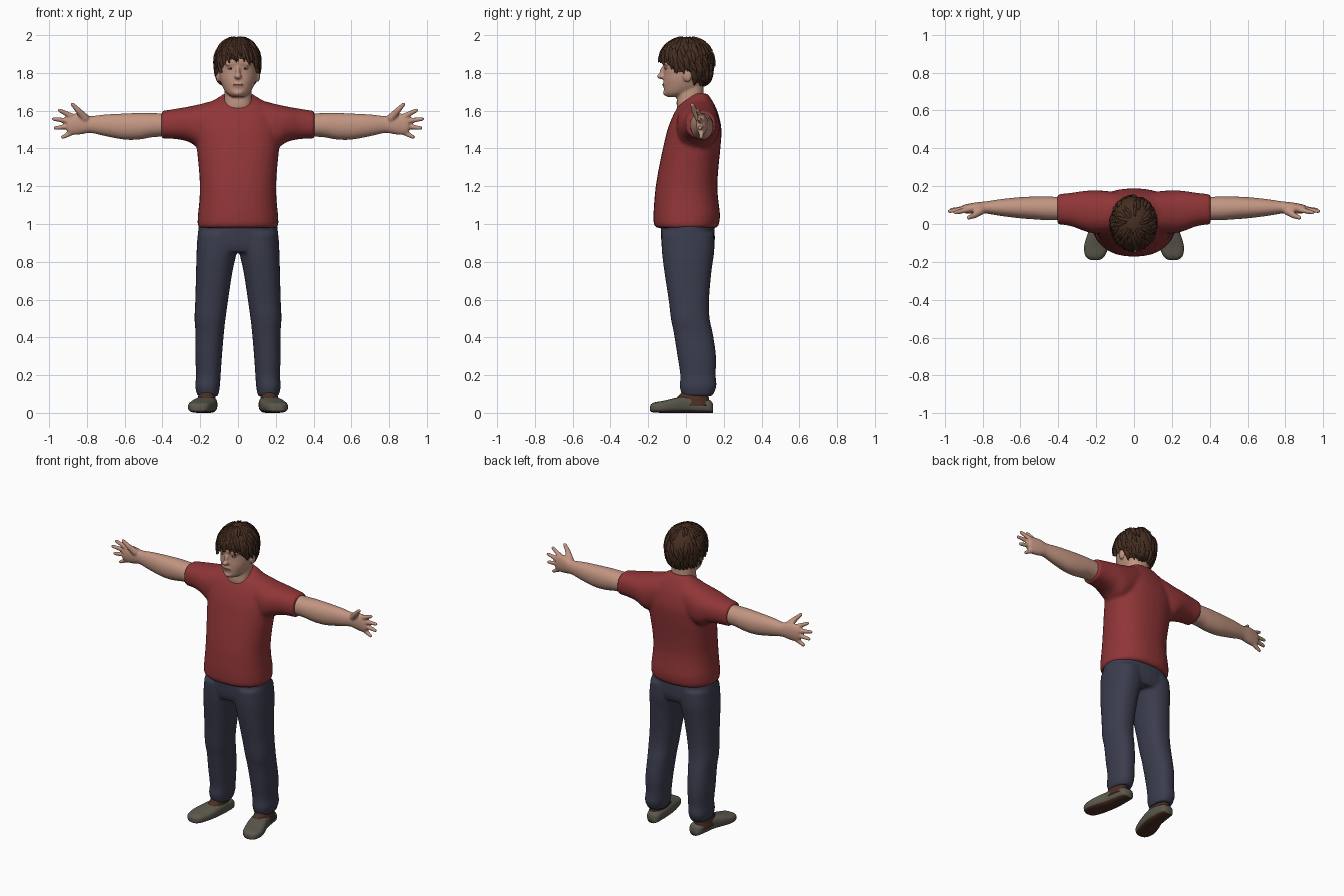
import bpy, bmesh, math, random
from mathutils import Vector, Matrix

random.seed(4)
if "Cube" in bpy.data.objects:
    bpy.data.objects.remove(bpy.data.objects["Cube"])


def material(name, r, g, b):
    m = bpy.data.materials.new(name)
    m.use_nodes = True
    m.diffuse_color = (r, g, b, 1)
    node = m.node_tree.nodes["Principled BSDF"]
    node.inputs["Base Color"].default_value = (r, g, b, 1)
    node.inputs["Roughness"].default_value = 0.8
    return m


SKIN = material("skin", 0.54, 0.30, 0.22)
SHIRT = material("red cotton", 0.28, 0.036, 0.038)
DENIM = material("dark denim", 0.043, 0.046, 0.075)
HAIR = material("brown hair", 0.06, 0.027, 0.015)
SHOE = material("olive suede", 0.105, 0.098, 0.073)
LEATHER = material("brown leather", 0.07, 0.028, 0.016)
EYE = material("eye grey", 0.5, 0.45, 0.4)
LIP = material("lip", 0.33, 0.14, 0.11)


def catmull(a, b, c, d, t):
    return tuple(0.5 * (2 * q + (r - p) * t + (2 * p - 5 * q + 4 * r - s) * t * t
                        + (3 * q - p - 3 * r + s) * t ** 3) for p, q, r, s in zip(a, b, c, d))


def loft(bm, rings, axis="z", power=2.3, side=1, segments=32, steps=4):
    """Rings are (position, u0, u1, v0, v1), where u and v are the other two axes."""
    dense = []
    for i in range(len(rings) - 1):
        near = [rings[max(0, min(len(rings) - 1, i + k))] for k in (-1, 0, 1, 2)]
        dense += [catmull(*near, k / steps) for k in range(steps)]
    dense.append(rings[-1])
    loops = []
    for p, u0, u1, v0, v1 in dense:
        loop = []
        for k in range(segments):
            c, s = math.cos(math.tau * k / segments), math.sin(math.tau * k / segments)
            u = (u0 + u1) / 2 + (u1 - u0) / 2 * math.copysign(abs(c) ** (2 / power), c)
            v = (v0 + v1) / 2 + (v1 - v0) / 2 * math.copysign(abs(s) ** (2 / power), s)
            x, y, z = {"z": (u, v, p), "x": (p, u, v), "y": (u, p, v)}[axis]
            loop.append(bm.verts.new((side * x, y, z)))
        loops.append(loop)
    for a, b in zip(loops, loops[1:]):
        for k in range(segments):
            j = (k + 1) % segments
            bm.faces.new((a[k], a[j], b[j], b[k]))
    bm.faces.new(loops[0])
    bm.faces.new(loops[-1])


def ball(bm, centre, radii, side=1):
    x, y, z = centre
    place = Matrix.Translation((side * x, y, z)) @ Matrix.Diagonal((*radii, 1))
    bmesh.ops.create_uvsphere(bm, u_segments=16, v_segments=10, radius=1, matrix=place)


def digit(bm, start, end, r0, r1, side):
    """A tapering finger made of overlapping balls."""
    a, b = Vector(start), Vector(end)
    for k in range(14):
        t = k / 13
        ball(bm, a.lerp(b, t), [r0 + (r1 - r0) * t] * 3, side)


def finish(bm, name, mats, voxel=None, smooth=4):
    bmesh.ops.recalc_face_normals(bm, faces=bm.faces)
    mesh = bpy.data.meshes.new(name)
    bm.to_mesh(mesh)
    bm.free()
    for m in mats:
        mesh.materials.append(m)
    mesh.shade_smooth()
    obj = bpy.data.objects.new(name, mesh)
    bpy.context.scene.collection.objects.link(obj)
    if voxel:
        blend = obj.modifiers.new("blend", "REMESH")
        blend.mode, blend.voxel_size, blend.use_smooth_shade = "VOXEL", voxel, True
        soften = obj.modifiers.new("soften", "SMOOTH")
        soften.factor, soften.iterations = 0.5, smooth
    return obj


# Shirt: torso and sleeves blended together
bm = bmesh.new()
torso = [(0.98, 0.208, -0.158, 0.162), (1.0, 0.214, -0.17, 0.175), (1.05, 0.212, -0.172, 0.18),
         (1.12, 0.205, -0.168, 0.172), (1.2, 0.202, -0.16, 0.166), (1.3, 0.208, -0.143, 0.172),
         (1.4, 0.218, -0.122, 0.182), (1.5, 0.222, -0.098, 0.188), (1.58, 0.205, -0.066, 0.172),
         (1.63, 0.17, -0.036, 0.152), (1.66, 0.12, -0.004, 0.135), (1.69, 0.075, 0.03, 0.115)]
loft(bm, [(z, -w, w, f, b) for z, w, f, b in torso])
for side in (1, -1):
    loft(bm, [(0.05, -0.03, 0.16, 1.45, 1.665), (0.12, -0.045, 0.172, 1.42, 1.655),
              (0.2, -0.05, 0.178, 1.4, 1.635), (0.26, -0.038, 0.175, 1.435, 1.622),
              (0.33, -0.012, 0.165, 1.45, 1.61), (0.405, 0.0, 0.157, 1.452, 1.598)],
         "x", side=side)
finish(bm, "shirt", [SHIRT], 0.01, 5)

# Trousers: hips and two legs blended together
bm = bmesh.new()
loft(bm, [(0.85, -0.205, 0.205, -0.115, 0.135), (0.9, -0.217, 0.217, -0.13, 0.152),
          (1.01, -0.205, 0.205, -0.135, 0.15)])
for side in (1, -1):
    loft(bm, [(0.09, 0.105, 0.215, -0.02, 0.14), (0.14, 0.096, 0.226, -0.033, 0.161),
              (0.2, 0.092, 0.222, -0.03, 0.157), (0.3, 0.085, 0.226, -0.045, 0.159),
              (0.42, 0.075, 0.225, -0.064, 0.142), (0.5, 0.066, 0.23, -0.08, 0.125),
              (0.6, 0.052, 0.226, -0.092, 0.122), (0.75, 0.029, 0.222, -0.115, 0.135),
              (0.86, 0.005, 0.219, -0.128, 0.15), (0.95, 0.0, 0.21, -0.13, 0.148)], side=side)
finish(bm, "trousers", [DENIM], 0.009, 4)

# Bare arms with hands, then shoes
for side, label in ((1, "left"), (-1, "right")):
    bm = bmesh.new()
    loft(bm, [(0.34, 0.02, 0.14, 1.465, 1.585), (0.45, 0.02, 0.145, 1.46, 1.587),
              (0.52, 0.024, 0.145, 1.448, 1.588), (0.6, 0.03, 0.142, 1.447, 1.585),
              (0.7, 0.042, 0.132, 1.465, 1.58), (0.78, 0.055, 0.12, 1.482, 1.572),
              (0.83, 0.055, 0.115, 1.475, 1.585), (0.88, 0.055, 0.106, 1.472, 1.583),
              (0.905, 0.06, 0.1, 1.482, 1.575)], "x", 2.1, side)
    digit(bm, (0.81, 0.07, 1.56), (0.845, 0.045, 1.6), 0.023, 0.016, side)
    digit(bm, (0.845, 0.045, 1.6), (0.875, 0.033, 1.632), 0.016, 0.011, side)
    for root, tip in (((0.88, 0.075, 1.57), (0.945, 0.06, 1.602)),
                      ((0.89, 0.08, 1.545), (0.975, 0.068, 1.556)),
                      ((0.89, 0.082, 1.518), (0.966, 0.075, 1.508)),
                      ((0.87, 0.083, 1.49), (0.927, 0.08, 1.46))):
        digit(bm, root, tip, 0.016, 0.0105, side)
    finish(bm, label + "_arm", [SKIN], 0.006, 3)

    bm = bmesh.new()
    loft(bm, [(0.142, 0.13, 0.185, 0.0, 0.05), (0.125, 0.115, 0.2, 0.0, 0.068),
              (0.07, 0.11, 0.212, 0.0, 0.08), (0.0, 0.11, 0.225, 0.0, 0.088),
              (-0.06, 0.118, 0.248, 0.0, 0.078), (-0.12, 0.134, 0.264, 0.0, 0.064),
              (-0.165, 0.152, 0.258, 0.002, 0.056), (-0.185, 0.172, 0.24, 0.005, 0.045),
              (-0.19, 0.19, 0.222, 0.012, 0.035)], "y", 2.9, side)
    for face in bm.faces:
        face.material_index = int(face.calc_center_median().z < 0.012)
    finish(bm, label + "_shoe", [SHOE, LEATHER])
    bm = bmesh.new()
    loft(bm, [(0.04, 0.115, 0.222, -0.07, 0.128), (0.07, 0.118, 0.215, -0.06, 0.122),
              (0.1, 0.12, 0.208, -0.03, 0.118), (0.13, 0.122, 0.205, -0.01, 0.115)], side=side)
    finish(bm, label + "_shoe_upper", [LEATHER])

# Head, neck, nose and ears blended together
bm = bmesh.new()
skull = [(1.672, 0.03, -0.098, -0.02), (1.69, 0.058, -0.114, 0.04), (1.72, 0.079, -0.117, 0.085),
         (1.76, 0.094, -0.119, 0.105), (1.8, 0.101, -0.117, 0.12), (1.83, 0.103, -0.118, 0.127),
         (1.86, 0.104, -0.126, 0.13), (1.91, 0.095, -0.115, 0.12), (1.95, 0.065, -0.075, 0.09),
         (1.965, 0.03, -0.03, 0.05)]
loft(bm, [(z, -w, w, f, b) for z, w, f, b in skull], power=2.1)
loft(bm, [(1.55, -0.09, 0.09, -0.03, 0.11), (1.62, -0.08, 0.08, -0.048, 0.108),
          (1.67, -0.073, 0.073, -0.048, 0.095), (1.78, -0.07, 0.07, -0.04, 0.09)])
ball(bm, (0, -0.13, 1.782), (0.019, 0.024, 0.015))
ball(bm, (0, -0.12, 1.805), (0.012, 0.02, 0.03))
ball(bm, (0, -0.107, 1.738), (0.034, 0.017, 0.02))
ball(bm, (0, -0.1, 1.695), (0.03, 0.022, 0.018))
for side in (1, -1):
    ball(bm, (0.104, 0.008, 1.785), (0.013, 0.024, 0.034), side)
    ball(bm, (0.04, -0.106, 1.847), (0.03, 0.012, 0.009), side)
finish(bm, "head", [SKIN], 0.006, 3)

# Eyes and mouth
for side, label in ((1, "left"), (-1, "right")):
    bm = bmesh.new()
    ball(bm, (0.039, -0.104, 1.824), (0.017, 0.009, 0.006), side)
    finish(bm, label + "_eye", [EYE])
    bm = bmesh.new()
    ball(bm, (0.037, -0.111, 1.824), (0.005, 0.004, 0.005), side)
    finish(bm, label + "_iris", [HAIR])
bm = bmesh.new()
ball(bm, (0, -0.117, 1.737), (0.027, 0.009, 0.006))
finish(bm, "lips", [LIP])


# Hair: a cap that follows the hairline, covered by pointed locks
def hairline(angle):
    """Lowest elevation of the hair, where angle 0 is the middle of the face."""
    a = abs((angle + math.pi) % math.tau - math.pi)
    marks = [(0, 0.12), (0.6, 0.02), (1.0, -0.3), (1.3, -0.5), (1.6, -0.3), (1.9, -1.1), (3.2, -1.3)]
    for (a0, e0), (a1, e1) in zip(marks, marks[1:]):
        if a <= a1:
            return e0 + (e1 - e0) * (a - a0) / (a1 - a0)


def scalp(angle, elev, lift=0.0):
    c = max(0.0, math.cos(elev))
    r = c if elev > 0 else c ** 0.35
    return Vector((-0.003 + (0.119 + lift) * r * math.sin(angle),
                   0.004 - (0.143 + lift) * r * math.cos(angle),
                   1.862 + (0.128 + lift) * math.sin(elev)))


bm = bmesh.new()
columns, rows = 48, 14
grid = []
for i in range(columns):
    a = math.tau * i / columns
    grid.append([bm.verts.new(scalp(a, 1.57 + (hairline(a) - 1.57) * k / rows)) for k in range(rows + 1)])
for i in range(columns):
    a, b = grid[i], grid[(i + 1) % columns]
    for k in range(rows):
        bm.faces.new((a[k], a[k + 1], b[k + 1], b[k]))
bmesh.ops.remove_doubles(bm, verts=bm.verts, dist=0.0005)
finish(bm, "hair_cap", [HAIR])


def lock(bm, angle, top, bottom, width, sweep):
    """A ridged strand hugging the scalp and ending in a point."""
    previous = None
    for k in range(6):
        t = k / 5
        a, e = angle + sweep * t, top + (bottom - top) * t
        w = width * (0.5 + 1.4 * t - 1.85 * t * t) / max(0.35, math.cos(e) ** 0.5)
        row = [bm.verts.new(scalp(a + d * w, e, lift))
               for d, lift in ((-1, -0.006), (-0.4, 0.007 + 0.003 * t), (0.4, 0.007 + 0.003 * t), (1, -0.006))]
        if previous:
            for j in range(3):
                bm.faces.new((previous[j], row[j], row[j + 1], previous[j + 1]))
        previous = row


bm = bmesh.new()
for i in range(44):
    a = math.tau * i / 44 + random.uniform(-0.05, 0.05)
    low = hairline(a) + random.uniform(-0.16, 0.08)
    lock(bm, a, low + random.uniform(0.6, 0.9), low, random.uniform(0.13, 0.2), random.uniform(-0.05, 0.3))
for i in range(110):
    a = random.uniform(0, math.tau)
    top = random.uniform(hairline(a) + 0.5, 1.35)
    lock(bm, a, top, top - random.uniform(0.45, 0.7), random.uniform(0.13, 0.22), random.uniform(0.0, 0.3))
finish(bm, "hair_locks", [HAIR])
